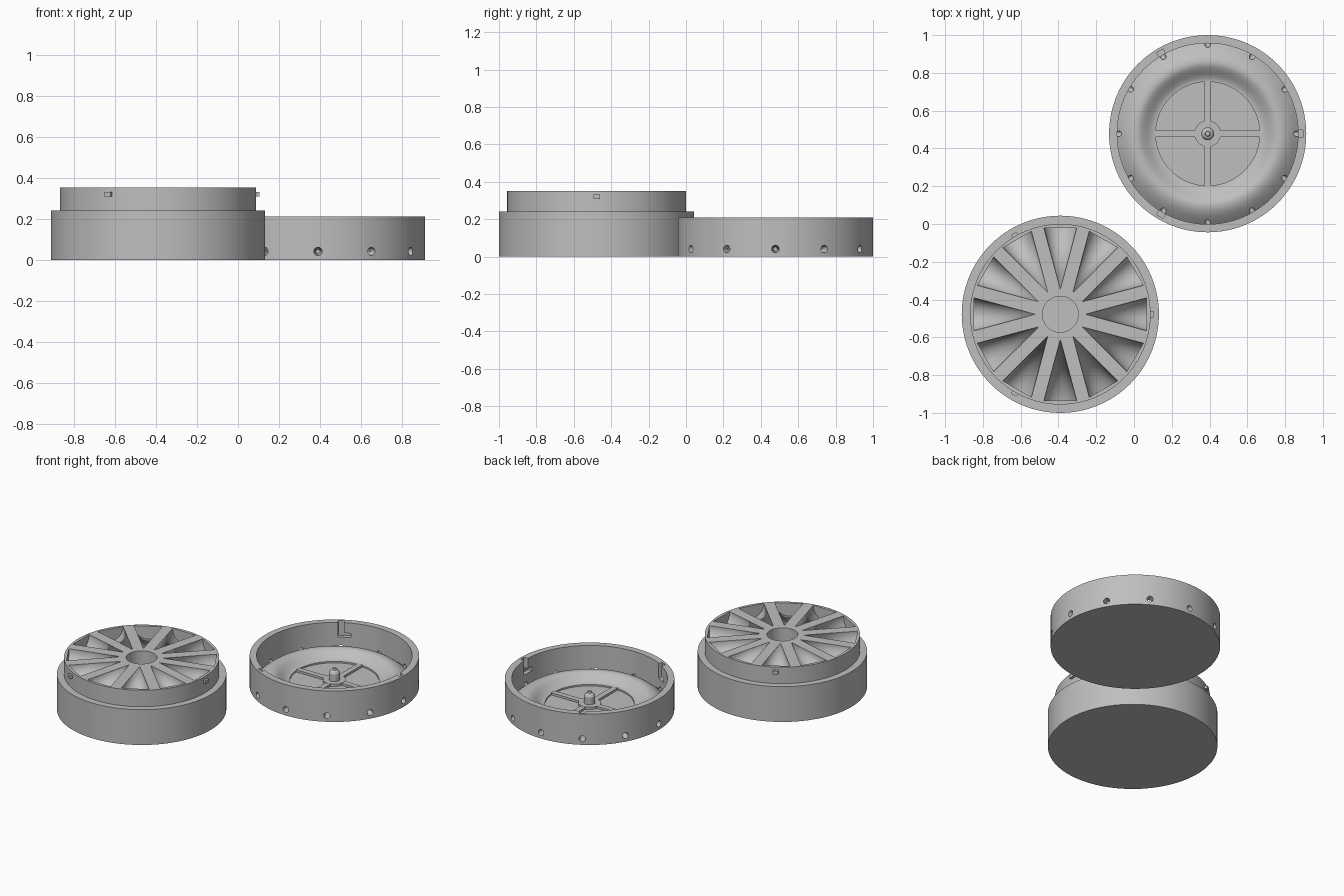
import bpy, bmesh, math
from mathutils import Matrix, Vector

if "Cube" in bpy.data.objects:
    bpy.data.objects.remove(bpy.data.objects["Cube"])

grey = bpy.data.materials.new("plain grey")
grey.diffuse_color = (0.52, 0.52, 0.52, 1)
grey.use_nodes = True
grey.node_tree.nodes["Principled BSDF"].inputs["Base Color"].default_value = grey.diffuse_color
BASE = Vector((-0.39, -0.478, 0))
TRAY = Vector((0.39, 0.478, 0))


def finish(bm, name, loc):
    bmesh.ops.recalc_face_normals(bm, faces=bm.faces)
    mesh = bpy.data.meshes.new(name)
    bm.to_mesh(mesh)
    bm.free()
    mesh.materials.append(grey)
    ob = bpy.data.objects.new(name, mesh)
    ob.location = loc
    bpy.context.collection.objects.link(ob)
    return ob


def activate(ob):
    bpy.ops.object.select_all(action='DESELECT')
    ob.select_set(True)
    bpy.context.view_layer.objects.active = ob


def smooth(ob):
    activate(ob)
    bpy.ops.object.shade_smooth_by_angle(angle=math.radians(30))


def lathe(name, profile, loc, steps=96):
    bm = bmesh.new()
    vs = [bm.verts.new((r, 0, z)) for r, z in profile]
    es = [bm.edges.new(p) for p in zip(vs, vs[1:])]
    bmesh.ops.spin(bm, geom=vs + es, cent=(0, 0, 0), axis=(0, 0, 1),
                   angle=2 * math.pi, steps=steps, use_duplicate=False)
    bmesh.ops.remove_doubles(bm, verts=bm.verts, dist=1e-5)
    return finish(bm, name, loc)


def turn(deg):
    return Matrix.Rotation(math.radians(deg), 4, 'Z')


def box(bm, deg, r0, r1, t0, t1, z0, z1):
    """Box spanning a radial, tangential and height range, turned about z."""
    m = (turn(deg) @ Matrix.Translation(((r0 + r1) / 2, (t0 + t1) / 2, (z0 + z1) / 2))
         @ Matrix.Diagonal((r1 - r0, t1 - t0, z1 - z0, 1)))
    bmesh.ops.create_cube(bm, size=1, matrix=m)


def cone(bm, deg, r0, r1, z, rad0, rad1, segs):
    """Cone lying along a radius, from r0 to r1."""
    m = (turn(deg) @ Matrix.Translation(((r0 + r1) / 2, 0, z))
         @ Matrix.Rotation(math.pi / 2, 4, 'Y'))
    bmesh.ops.create_cone(bm, cap_ends=True, segments=segs, radius1=rad0,
                          radius2=rad1, depth=r1 - r0, matrix=m)


def cut(ob, bm, loc):
    cutter = finish(bm, "cutter", loc)
    cutter.hide_render = True
    mod = ob.modifiers.new("cut", 'BOOLEAN')
    mod.operation, mod.solver = 'DIFFERENCE', 'EXACT'
    mod.use_self = True
    mod.object = cutter
    activate(ob)
    bpy.ops.object.modifier_apply(modifier="cut")
    bpy.data.objects.remove(cutter)


# Stepped base with a central well
base = lathe("stepped_base", [(0, 0), (0.522, 0), (0.522, 0.24), (0.478, 0.24),
                              (0.478, 0.352), (0.095, 0.352), (0.095, 0.14), (0, 0.14)], BASE)
# Twelve half-cone scoops leave straight spokes between them
bm = bmesh.new()
for i in range(12):
    cone(bm, 30 * i, 0.131, 0.457, 0.351, 0, 0.087, 48)
cut(base, bm, BASE)
smooth(base)

# Three locking lugs on the base neck
bm = bmesh.new()
for a in (0, 120, 240):
    box(bm, a, 0.465, 0.494, -0.017, 0.017, 0.309, 0.331)
finish(bm, "locking_lugs", BASE)

# Tray: round wall, ring-shaped mound and sunken middle
profile = [(0, 0), (0.522, 0), (0.522, 0.21), (0.479, 0.21), (0.479, 0.035)]
for i in range(1, 9):                       # outer slope up to the ridge
    t = i / 8
    profile.append((0.479 - 0.1 * t, 0.035 + 0.055 * math.sin(t * math.pi / 2)))
for i in range(1, 13):                      # inner slope down to the middle
    t = i / 12
    profile.append((0.379 - 0.104 * t, 0.065 + 0.025 * math.cos(t * math.pi)))
profile += [(0.275, 0.03), (0, 0.03)]
tray = lathe("tray", profile, TRAY)
# Entry holes round the wall and L-shaped locking slots inside it
bm = bmesh.new()
for i in range(12):
    cone(bm, 30 * i, 0.42, 0.54, 0.041, 0.010, 0.022, 20)
for a in (0, 120, 240):
    box(bm, a, 0.465, 0.506, -0.02, 0.02, 0.112, 0.25)
    box(bm, a, 0.464, 0.505, -0.06, 0.019, 0.111, 0.14)
cut(tray, bm, TRAY)
smooth(tray)

# Raised cross on the tray floor
bm = bmesh.new()
for a in range(0, 360, 90):
    box(bm, a, 0.05, 0.277, -0.018, 0.018, 0.025, 0.045)
finish(bm, "floor_cross", TRAY)

# Centre boss with a round-tipped pin
smooth(lathe("centre_pin", [(0, 0.025), (0.07, 0.025), (0.07, 0.046), (0.034, 0.046),
                            (0.034, 0.095), (0.026, 0.108), (0.014, 0.114),
                            (0.012, 0.125), (0, 0.127)], TRAY, 40))
